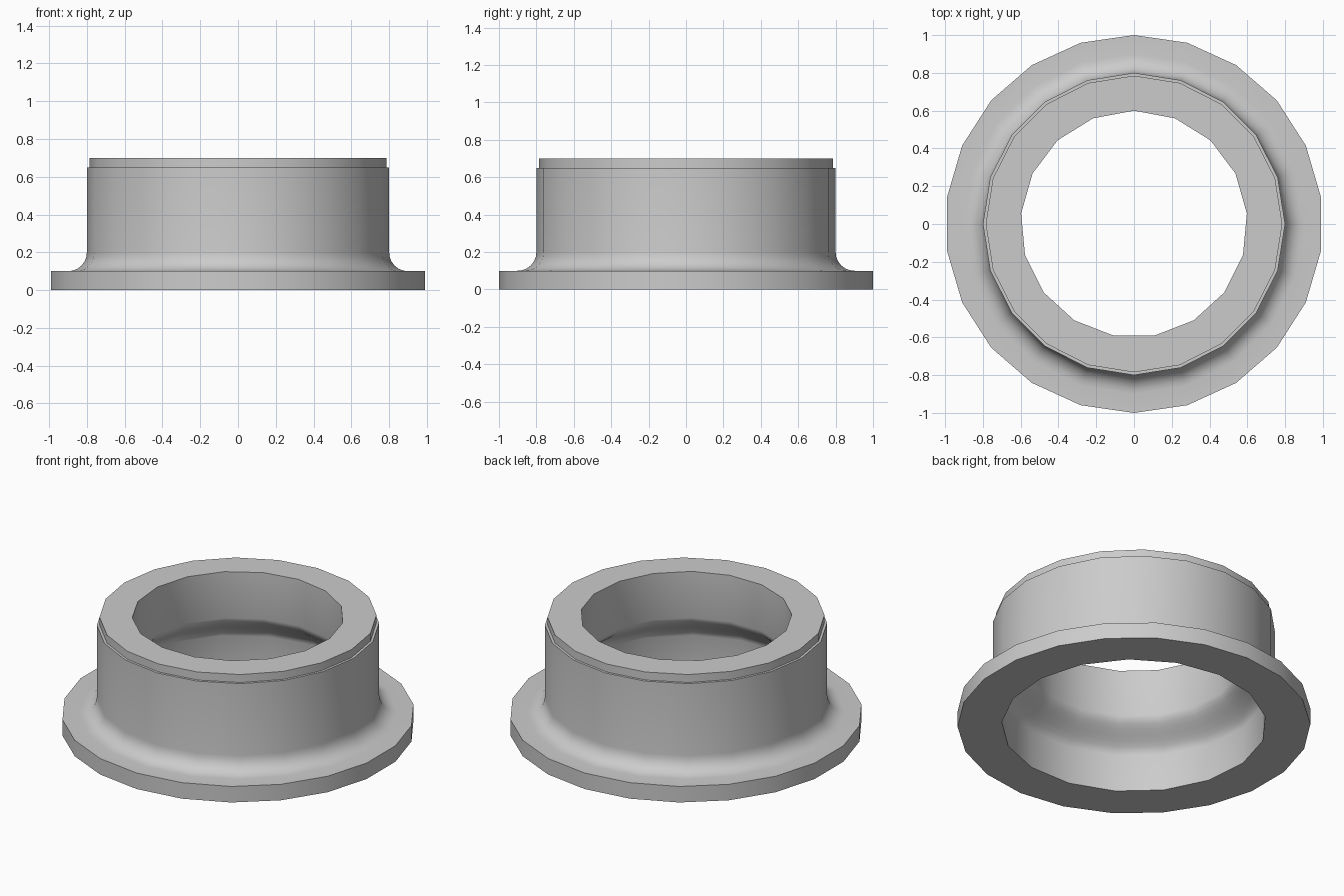
import bpy
import bmesh
from math import sin, cos, pi, radians

cube = bpy.data.objects.get("Cube")
if cube:
    bpy.data.objects.remove(cube, do_unlink=True)

# Plain grey material
grey = bpy.data.materials.new("plain_grey")
grey.use_nodes = True
colour = (0.6, 0.6, 0.6, 1)
grey.diffuse_color = colour
grey.node_tree.nodes["Principled BSDF"].inputs["Base Color"].default_value = colour

bm = bmesh.new()


def lathe(profile, sides):
    """Spin (radius, height) points about z; return the edge loop of each ring."""
    rings = []
    for r, z in profile:
        angles = [pi / 2 + 2 * pi * i / sides for i in range(sides)]
        rings.append([bm.verts.new((r * cos(a), r * sin(a), z)) for a in angles])
    for low, high in zip(rings, rings[1:]):
        for i in range(sides):
            j = (i + 1) % sides
            bm.faces.new((low[i], low[j], high[j], high[i]))
    return [[bm.edges.get((ring[i], ring[(i + 1) % sides])) for i in range(sides)]
            for ring in rings]


def annulus(outer, inner):
    """Fill the flat ring between two loops with different side counts."""
    bmesh.ops.triangle_fill(bm, edges=outer + inner, use_beauty=True)


# Flange rim
rim = lathe([(1, 0), (1, 0.1)], 22)

# Outer wall: concave fillet, straight tube, narrow step at the top
steps = 6
fillet = [(0.9 - 0.1 * sin(a), 0.2 - 0.1 * cos(a))
          for a in (pi / 2 * i / steps for i in range(steps + 1))]
wall = lathe(fillet + [(0.8, 0.65), (0.785, 0.65), (0.785, 0.7)], 20)

# Bore: wide below, easing into the narrower neck above
steps = 8
ease = []
for i in range(steps + 1):
    t = i / steps
    ease.append((0.75 - 0.15 * t * t * (3 - 2 * t), 0.23 + 0.18 * t))
bore = lathe([(0.75, 0)] + ease + [(0.6, 0.7)], 17)

# Flat rings: underside, flange top and mouth
annulus(rim[0], bore[0])
annulus(rim[-1], wall[0])
annulus(wall[-1], bore[-1])
bmesh.ops.recalc_face_normals(bm, faces=bm.faces)

mesh = bpy.data.meshes.new("flanged_collar")
bm.to_mesh(mesh)
bm.free()
mesh.materials.append(grey)
collar = bpy.data.objects.new("flanged_collar", mesh)
bpy.context.collection.objects.link(collar)

# Smooth walls with crisp rims
bpy.ops.object.select_all(action="DESELECT")
collar.select_set(True)
bpy.context.view_layer.objects.active = collar
bpy.ops.object.shade_smooth_by_angle(angle=radians(32))
